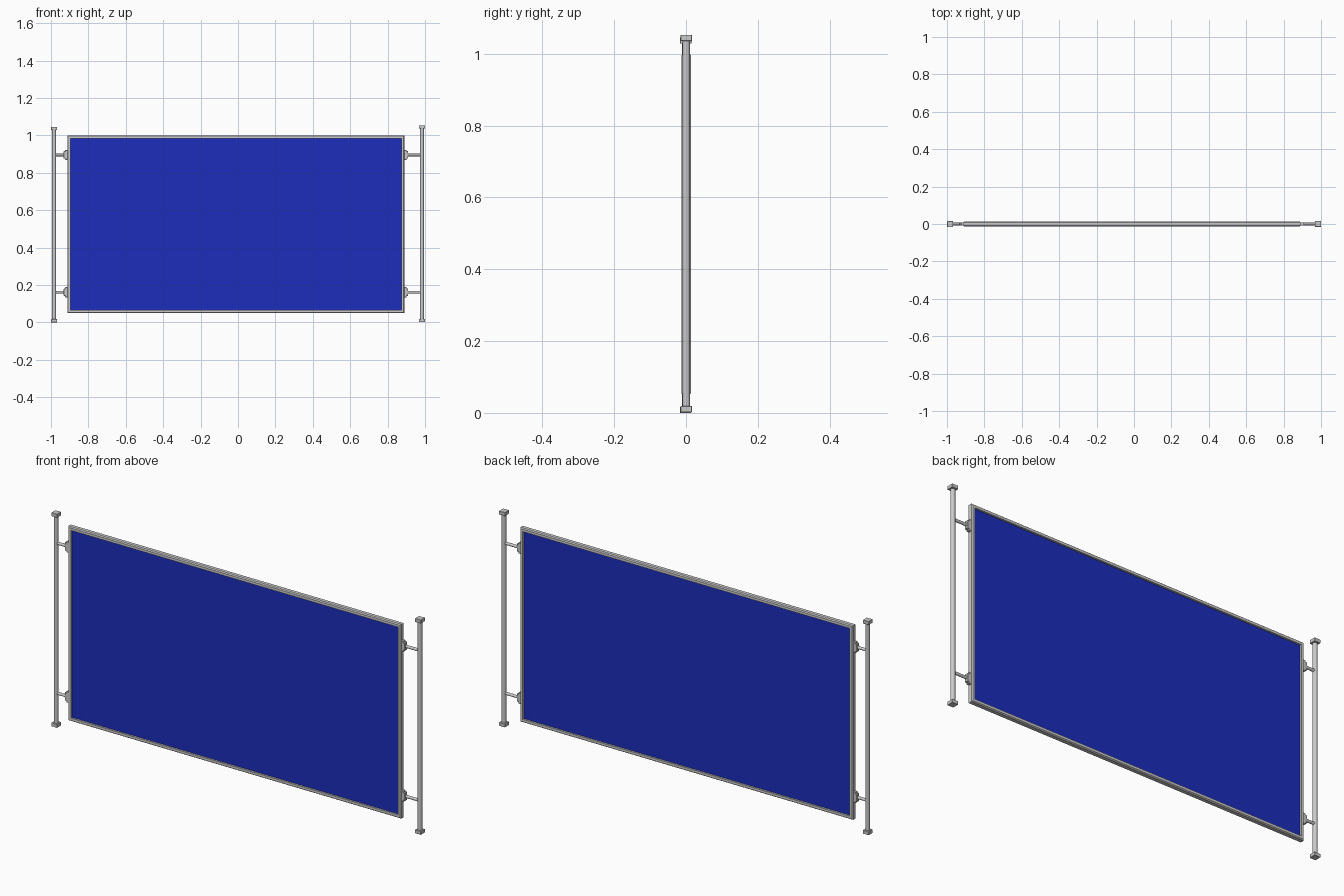
import bpy, bmesh, math
from mathutils import Vector

if "Cube" in bpy.data.objects:
    bpy.data.objects.remove(bpy.data.objects["Cube"])


def finish(name, bm, smooth=False):
    bmesh.ops.recalc_face_normals(bm, faces=bm.faces[:])
    me = bpy.data.meshes.new(name)
    bm.to_mesh(me)
    bm.free()
    ob = bpy.data.objects.new(name, me)
    bpy.context.collection.objects.link(ob)
    if smooth:
        bpy.context.view_layer.objects.active = ob
        ob.select_set(True)
        bpy.ops.object.shade_smooth_by_angle(angle=math.radians(35))
        ob.select_set(False)
    return ob


def box(name, x0, x1, y0, y1, z0, z1, bevel=0.0):
    bm = bmesh.new()
    bmesh.ops.create_cube(bm, size=1)
    for v in bm.verts:
        v.co = Vector(((x0 + x1) / 2 + v.co.x * (x1 - x0),
                       (y0 + y1) / 2 + v.co.y * (y1 - y0),
                       (z0 + z1) / 2 + v.co.z * (z1 - z0)))
    if bevel:
        bmesh.ops.bevel(bm, geom=bm.edges[:], offset=bevel, segments=1, affect='EDGES')
    return finish(name, bm)


def rod(name, a, b, r, sides=16):
    a, b = Vector(a), Vector(b)
    bm = bmesh.new()
    bmesh.ops.create_cone(bm, cap_ends=True, segments=sides, radius1=r, radius2=r,
                          depth=(b - a).length)
    q = (b - a).to_track_quat('Z', 'Y')
    for v in bm.verts:
        v.co = q @ v.co + (a + b) / 2
    return finish(name, bm, True)


# Mitred frame: one profile (inset, depth) carried round the four corners
L, R, B, T = -0.912, 0.89, 0.05, 1.0
profile = [(0, -0.008), (0.004, -0.013), (0.016, -0.013),
           (0.016, 0.014), (0.004, 0.014), (0, 0.009)]
bm = bmesh.new()
rings = []
for x, z, sx, sz in [(L, B, 1, 1), (R, B, -1, 1), (R, T, -1, -1), (L, T, 1, -1)]:
    rings.append([bm.verts.new((x + sx * d, y, z + sz * d)) for d, y in profile])
n = len(profile)
for i in range(4):
    a, b = rings[i], rings[(i + 1) % 4]
    for j in range(n):
        k = (j + 1) % n
        bm.faces.new((a[j], a[k], b[k], b[j]))
finish("frame", bm)

# Blue panel set inside the frame
panel = box("panel", L + 0.014, R - 0.014, -0.004, 0.005, B + 0.014, T - 0.014)
blue = bpy.data.materials.new("blue")
blue.diffuse_color = (0.012, 0.027, 0.5, 1)
blue.use_nodes = True
blue.node_tree.nodes["Principled BSDF"].inputs["Base Color"].default_value = blue.diffuse_color
panel.data.materials.append(blue)

# Side posts with end caps, and the brackets that join them to the frame
for side, px, edge, s, z0, z1, oy in [("left", -0.983, L, -1, 0.0, 1.045, -0.001),
                                     ("right", 0.984, R, 1, 0.002, 1.053, 0.001)]:
    rod(side + "_post", (px, oy, z0 + 0.005), (px, oy, z1 - 0.005), 0.0105)
    for end, c0 in [("bottom", z0), ("top", z1 - 0.017)]:
        box(f"{side}_{end}_cap", px - 0.016, px + 0.016, oy - 0.016, oy + 0.016,
            c0, c0 + 0.017, 0.001)
    for level, z in [("lower", 0.161), ("upper", 0.895)]:
        rod(f"{side}_{level}_arm", (px, 0, z), (edge, 0, z), 0.007)
        xs = sorted((edge - s * 0.002, edge + s * 0.012))
        box(f"{side}_{level}_plate", *xs, -0.009, 0.009, z - 0.027, z + 0.027, 0.002)
        xs = sorted((edge, edge + s * 0.02))
        box(f"{side}_{level}_socket", *xs, -0.009, 0.009, z - 0.02, z + 0.02, 0.002)
